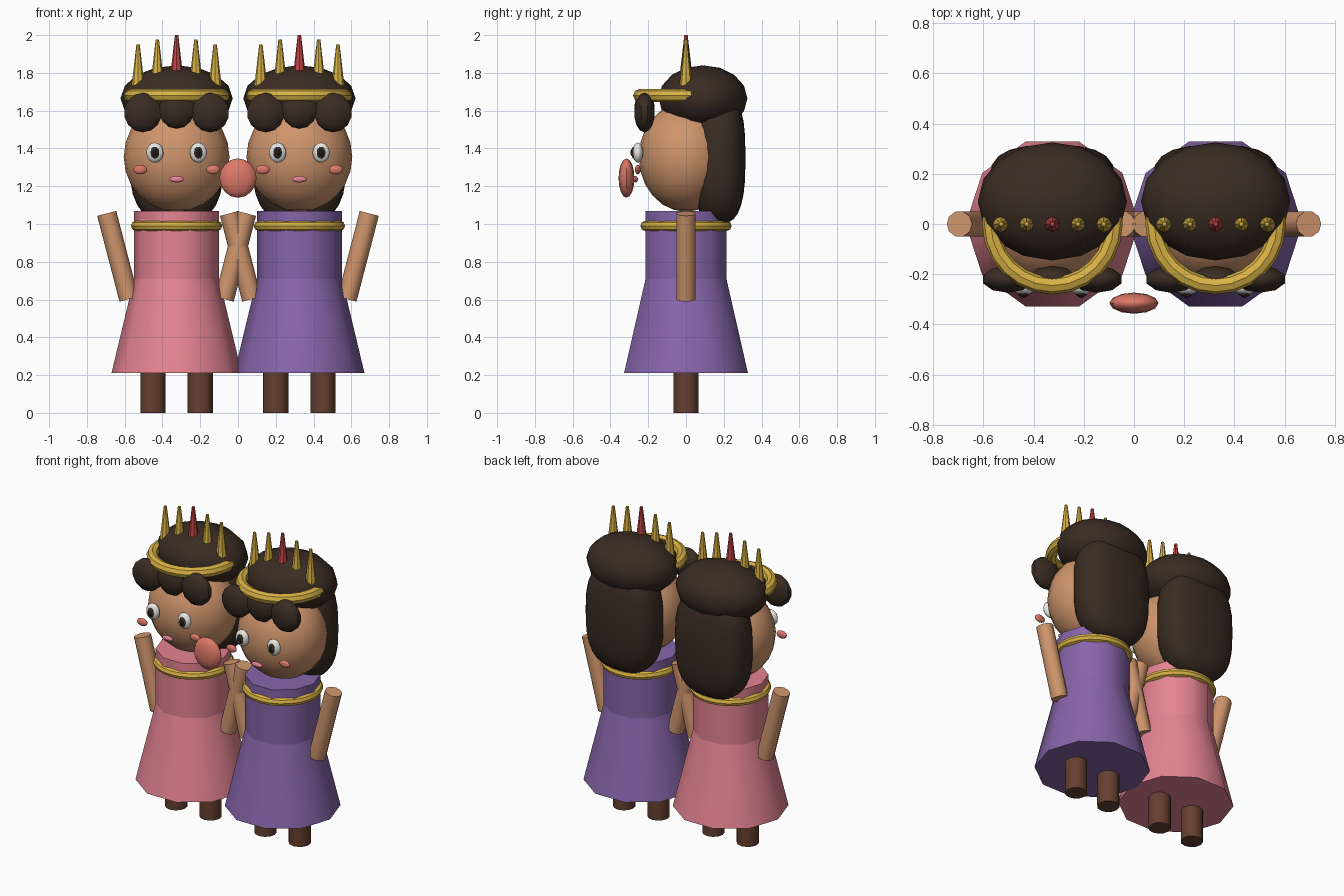
import bpy, bmesh, math
from mathutils import Matrix, Vector

cube = bpy.data.objects.get("Cube")
if cube:
    bpy.data.objects.remove(cube, do_unlink=True)


def material(name, r, g, b):
    m = bpy.data.materials.new(name)
    m.use_nodes = True
    m.diffuse_color = (r, g, b, 1)
    m.node_tree.nodes["Principled BSDF"].inputs["Base Color"].default_value = (r, g, b, 1)
    return m


PINK = material("pink cloth", 0.78, 0.23, 0.29)
PURPLE = material("purple cloth", 0.24, 0.13, 0.40)
SKIN = material("warm skin", 0.62, 0.30, 0.15)
LEG = material("dark brown stocking", 0.13, 0.05, 0.028)
HAIR = material("dark hair", 0.042, 0.025, 0.016)
GOLD = material("gold", 0.70, 0.45, 0.06)
RED = material("red jewel", 0.52, 0.06, 0.06)
CORAL = material("coral", 0.72, 0.19, 0.14)
WHITE = material("eye white", 0.80, 0.80, 0.78)
BLACK = material("pupil black", 0.01, 0.01, 0.01)


def finish(name, bm, mat, place):
    """Turn a bmesh into a smooth shaded object."""
    bmesh.ops.transform(bm, matrix=place, verts=bm.verts)
    mesh = bpy.data.meshes.new(name)
    bm.to_mesh(mesh)
    bm.free()
    mesh.materials.append(mat)
    obj = bpy.data.objects.new(name, mesh)
    bpy.context.collection.objects.link(obj)
    bpy.ops.object.select_all(action="DESELECT")
    obj.select_set(True)
    bpy.context.view_layer.objects.active = obj
    bpy.ops.object.shade_smooth_by_angle(angle=math.radians(42))
    return obj


def ellipsoid(name, mat, center, radii, segments=16, rings=10, power=1.0):
    """Ellipsoid; a power below one makes it boxier."""
    bm = bmesh.new()
    bmesh.ops.create_uvsphere(bm, u_segments=segments, v_segments=rings, radius=1)
    if power != 1:
        for v in bm.verts:
            v.co = Vector([math.copysign(abs(c) ** power, c) for c in v.co])
    return finish(name, bm, mat, Matrix.Translation(center) @ Matrix.Diagonal((*radii, 1)))


def rod(name, mat, start, end, r1, r2, segments=10):
    """Capped cylinder or cone between two points."""
    start, end = Vector(start), Vector(end)
    axis = end - start
    bm = bmesh.new()
    bmesh.ops.create_cone(bm, cap_ends=True, segments=segments,
                          radius1=r1, radius2=r2, depth=axis.length)
    turn = Vector((0, 0, 1)).rotation_difference(axis).to_matrix().to_4x4()
    spin = Matrix.Rotation(math.pi / 2, 4, "Z")
    return finish(name, bm, mat, Matrix.Translation((start + end) / 2) @ turn @ spin)


def ring(name, mat, center, major, minor, around=24, tube=8):
    """Torus lying flat."""
    bm = bmesh.new()
    rows = []
    for i in range(around):
        a = math.tau * i / around
        row = []
        for j in range(tube):
            b = math.tau * j / tube
            r = major + minor * math.cos(b)
            row.append(bm.verts.new((r * math.cos(a), r * math.sin(a), minor * math.sin(b))))
        rows.append(row)
    for i in range(around):
        p, q = rows[i], rows[(i + 1) % around]
        for j in range(tube):
            k = (j + 1) % tube
            bm.faces.new((p[j], q[j], q[k], p[k]))
    return finish(name, bm, mat, Matrix.Translation(center))


def figure(label, x, cloth):
    def n(part):
        return f"{label}_{part}"

    # dress and necklace
    rod(n("skirt"), cloth, (x, 0, 0.21), (x, 0, 0.71), 0.345, 0.225)
    rod(n("bodice"), cloth, (x, 0, 0.71), (x, 0, 1.07), 0.225, 0.225)
    ring(n("necklace"), GOLD, (x, 0, 0.99), 0.215, 0.027)

    # head and hair
    ellipsoid(n("head"), SKIN, (x, 0, 1.355), (0.28, 0.25, 0.29), 20, 12)
    ellipsoid(n("hair_cap"), HAIR, (x, 0.09, 1.665), (0.297, 0.235, 0.175), 16, 8)
    ellipsoid(n("back_hair"), HAIR, (x, 0.175, 1.35), (0.25, 0.14, 0.35), 20, 14, 0.72)
    ellipsoid(n("middle_fringe"), HAIR, (x, -0.22, 1.605), (0.1, 0.055, 0.1), 10, 7)
    ellipsoid(n("lips"), PINK, (x, -0.267, 1.237), (0.04, 0.013, 0.017), 12, 8)

    # paired parts
    for side, s in (("left", 1), ("right", -1)):
        def at(dx, y, z):
            return (x + s * dx, y, z)
        rod(n(side + "_leg"), LEG, at(0.125, 0, 0), at(0.125, 0, 0.3), 0.067, 0.067, 12)
        rod(n(side + "_arm"), SKIN, at(0.252, 0, 0.602), at(0.37, 0, 1.056), 0.052, 0.052)
        ellipsoid(n(side + "_fringe"), HAIR, at(0.178, -0.22, 1.59), (0.105, 0.055, 0.105), 10, 7)
        ellipsoid(n(side + "_eye"), WHITE, at(0.115, -0.255, 1.378), (0.046, 0.028, 0.053), 14, 10)
        ellipsoid(n(side + "_iris"), HAIR, at(0.115, -0.278, 1.378), (0.023, 0.012, 0.031), 12, 8)
        ellipsoid(n(side + "_pupil"), BLACK, at(0.115, -0.285, 1.378), (0.014, 0.009, 0.02), 10, 8)
        ellipsoid(n(side + "_cheek"), CORAL, at(0.193, -0.255, 1.288), (0.037, 0.015, 0.025), 12, 8)

    # crown band with five points, the middle one red
    ring(n("crown_band"), GOLD, (x, 0, 1.68), 0.245, 0.035)
    for i in range(-2, 3):
        top = 2.0 - 0.0245 * abs(i)
        rod(n(f"crown_point_{i + 3}"), GOLD if i else RED, (x + 0.102 * i, 0, top - 0.27),
            (x + 0.102 * i, 0, top), 0.04, 0.009, 8)


figure("right_figure", -0.325, PINK)
figure("left_figure", 0.325, PURPLE)

# round ornament between the two figures
ellipsoid("ornament", CORAL, (0, -0.315, 1.243), (0.098, 0.042, 0.104), 12, 8)
